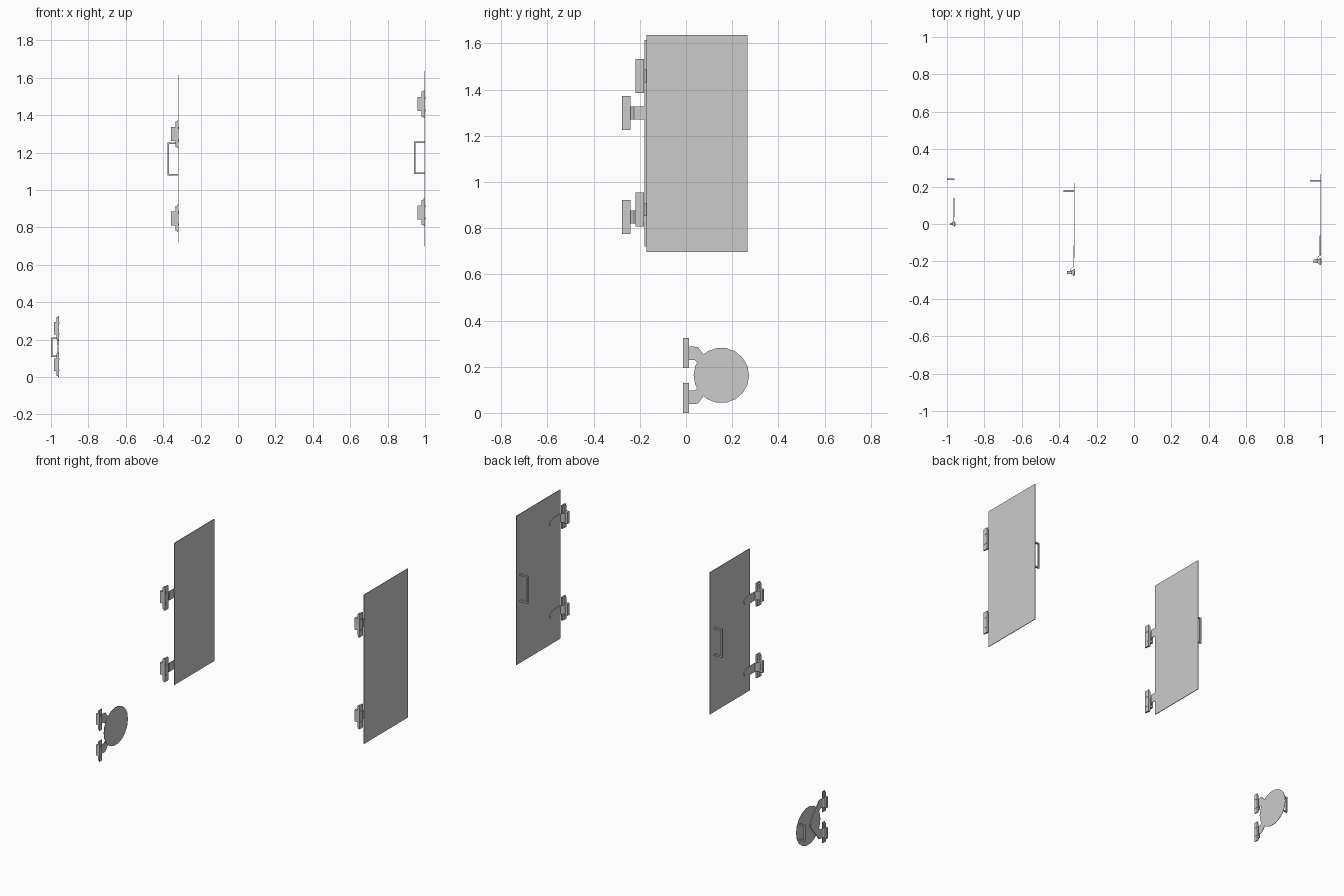
import bpy, bmesh, math
from mathutils import Matrix

if "Cube" in bpy.data.objects:
    bpy.data.objects.remove(bpy.data.objects["Cube"])


def finish(name, bm):
    bmesh.ops.recalc_face_normals(bm, faces=bm.faces)
    me = bpy.data.meshes.new(name)
    bm.to_mesh(me)
    bm.free()
    ob = bpy.data.objects.new(name, me)
    bpy.context.collection.objects.link(ob)
    return ob


def add_box(bm, x0, x1, y0, y1, z0, z1):
    m = Matrix.Translation(((x0 + x1) / 2, (y0 + y1) / 2, (z0 + z1) / 2))
    m = m @ Matrix.Diagonal((x1 - x0, y1 - y0, z1 - z0, 1))
    bmesh.ops.create_cube(bm, size=1, matrix=m)


def add_disc(bm, x, y, z, r, depth, sides, squash=1):
    m = Matrix.Translation((x, y, z)) @ Matrix.Diagonal((1, 1, squash, 1))
    m = m @ Matrix.Rotation(math.pi / 2, 4, 'Y')
    bmesh.ops.create_cone(bm, cap_ends=True, segments=sides, radius1=r,
                          radius2=r, depth=depth, matrix=m)


def handle(name, x, y, z0, z1, reach, t):
    # U-shaped pull: grip bar plus two legs
    bm = bmesh.new()
    add_box(bm, x - reach, x - reach + t, y - t / 2, y + t / 2, z0, z1)
    for z in (z0, z1 - t):
        add_box(bm, x - reach + t, x, y - t / 2, y + t / 2, z, z + t)
    finish(name, bm)


def hinge(name, x, y, z, half_w, half_h, block_h, depth):
    # stepped wall plate, barrel block with sloping cheek, two bolts
    bm = bmesh.new()
    w, h, d = half_w, half_h, depth
    add_box(bm, x - 0.2 * d, x, y - w, y + w, z - h, z + h)
    add_box(bm, x - 0.45 * d, x - 0.2 * d, y - 0.68 * w, y + 0.68 * w,
            z - 0.92 * h, z + 0.92 * h)
    add_box(bm, x - d, x - 0.45 * d, y - 0.5 * w, y + 0.5 * w,
            z - block_h, z + block_h)
    for s in (-1, 1):
        add_disc(bm, x, y, z + s * 0.45 * h, 0.55 * w, 0.004, 12, 0.55)
    finish(name, bm)


def strap(name, rows, t=0.003):
    # bent leaf lofted through rows of (x, y, z low, z high)
    bm = bmesh.new()
    rings = [[bm.verts.new(c) for c in ((x, y, a), (x, y, b),
              (x - t, y, b), (x - t, y, a))] for x, y, a, b in rows]
    for p, q in zip(rings, rings[1:]):
        for i in range(4):
            j = (i + 1) % 4
            bm.faces.new((p[i], p[j], q[j], q[i]))
    bm.faces.new(rings[0])
    bm.faces.new(rings[-1])
    finish(name, bm)


def door(name, x, y0, y1, z0, z1, hinge_y, hinge_zs, tip, pull):
    bm = bmesh.new()
    add_box(bm, x - 0.004, x, y0, y1, z0, z1)
    finish(name + "_panel", bm)
    handle(name + "_handle", x - 0.004, pull[0], pull[1], pull[2], 0.056, 0.009)
    for i, z in enumerate(hinge_zs):
        hinge(f"{name}_hinge_{i}", x, hinge_y, z, 0.018, 0.0735, 0.037, 0.041)
        xs = x - 0.004
        mid = tip - 0.06
        rows = [(xs - 0.022, hinge_y + 0.004, z - 0.028, z + 0.028),
                (xs - 0.014, hinge_y + 0.018, z - 0.028, z + 0.028),
                (xs, hinge_y + 0.034, z - 0.028, z + 0.028)]
        # rounded tip lying on the panel
        for k in range(6):
            a = math.radians(k * 17)
            r = 0.028 * math.cos(a)
            rows.append((xs, mid + 0.06 * math.sin(a), z - r, z + r))
        strap(f"{name}_strap_{i}", rows)


# two rectangular doors
door("medium_door", -0.317, -0.18, 0.22, 0.72, 1.615, -0.259,
     (0.8475, 1.2985), -0.115, (0.176, 1.077, 1.254))
door("large_door", 1.0, -0.17, 0.266, 0.697, 1.637, -0.2,
     (0.88, 1.459), -0.06, (0.231, 1.085, 1.26))

# round hatch
HX, HZ = -0.959, 0.1625
bm = bmesh.new()
add_disc(bm, HX - 0.001, 0.153, HZ, 0.12, 0.002, 18)
finish("hatch_disc", bm)
handle("hatch_handle", HX, 0.24, 0.106, 0.212, 0.041, 0.008)

# hatch hinges and converging straps, mirrored about the disc centre
for i, s in enumerate((-1, 1)):
    hinge(f"hatch_hinge_{i}", HX + 0.002, 0.0, HZ + s * 0.0975,
          0.0125, 0.065, 0.034, 0.028)
    rows = []
    for dx, y, far, near in ((-0.014, 0.002, 0.124, 0.066),
                             (-0.004, 0.018, 0.124, 0.066),
                             (-0.002, 0.038, 0.124, 0.066),
                             (-0.002, 0.052, 0.122, 0.051),
                             (-0.002, 0.075, 0.092, 0.03),
                             (-0.002, 0.115, 0.042, 0.004),
                             (-0.002, 0.132, 0.018, 0.001),
                             (-0.002, 0.14, 0.006, 0.001)):
        a, b = sorted((HZ + s * far, HZ + s * near))
        rows.append((HX + dx, y, a, b))
    strap(f"hatch_strap_{i}", rows)
